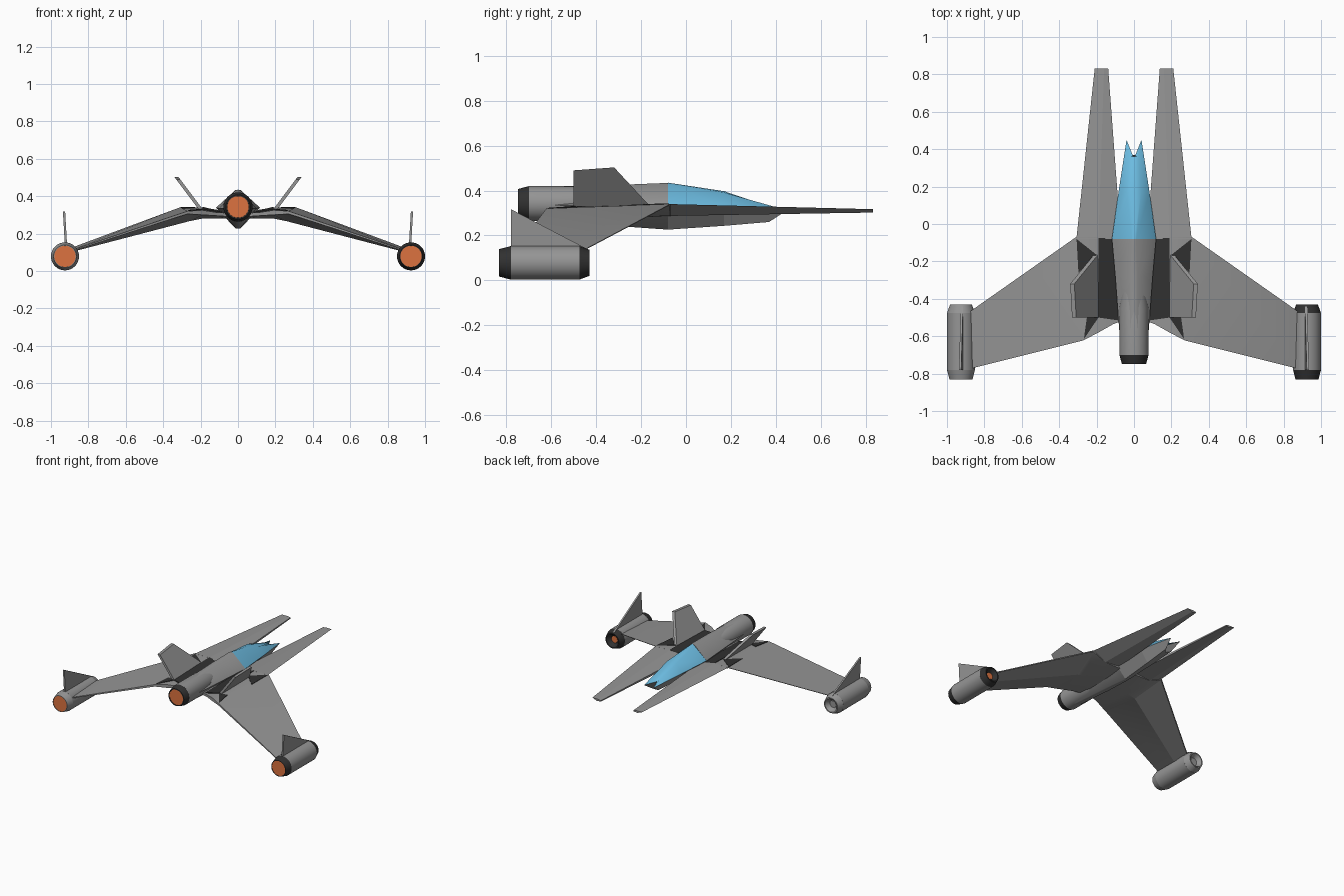
import bpy, bmesh, math


def colour(name, rgb):
    m = bpy.data.materials.new(name)
    m.diffuse_color = (*rgb, 1)
    return m


BLUE = colour("canopy_blue", (0.15, 0.50, 0.75))
ORANGE = colour("exhaust_orange", (0.72, 0.17, 0.05))
GREY = colour("hull_grey", (0.30, 0.30, 0.30))
DARK = colour("trim_dark", (0.03, 0.03, 0.03))


def loft(name, sections, mat=GREY, smooth=0, sx=1):
    """Skin matching point loops and cap both ends; sx=-1 mirrors the part."""
    bm = bmesh.new()
    rings = [[bm.verts.new((sx * x, y, z)) for x, y, z in s] for s in sections]
    n = len(rings[0])
    for a, b in zip(rings, rings[1:]):
        for i in range(n):
            j = (i + 1) % n
            bm.faces.new((a[i], a[j], b[j], b[i]))
    bm.faces.new(rings[0])
    bm.faces.new(rings[-1])
    bmesh.ops.recalc_face_normals(bm, faces=bm.faces)
    me = bpy.data.meshes.new(name)
    bm.to_mesh(me)
    bm.free()
    ob = bpy.data.objects.new(name, me)
    bpy.context.collection.objects.link(ob)
    me.materials.append(mat)
    if smooth:
        bpy.ops.object.select_all(action='DESELECT')
        ob.select_set(True)
        bpy.context.view_layer.objects.active = ob
        bpy.ops.object.shade_smooth_by_angle(angle=math.radians(smooth))
    return ob


def tube(name, cx, cz, profile, mat=GREY, n=32):
    """Round body along y from (radius, y) pairs."""
    def ring(r, y):
        return [(cx + r * math.cos(t), y, cz + r * math.sin(t))
                for t in (2 * math.pi * i / n for i in range(n))]
    return loft(name, [ring(r, y) for r, y in profile], mat, 15)


def plate(name, outline, t, sx):
    """Thin fin from an outline, thickened in x."""
    return loft(name, [[(x + d, y, z) for x, y, z in outline] for d in (-t / 2, t / 2)], sx=sx)


def inlay(name, outline, sx):
    """Thin dark panel lying on the upper surface."""
    return loft(name, [[(x, y, z + d) for x, y, z in outline] for d in (-0.008, 0.002)], DARK, sx=sx)


def hull(y, w, top, mid, bot, r=0.02):
    return [(-r, y, top), (r, y, top), (w, y, mid), (r, y, bot), (-r, y, bot), (-w, y, mid)]


# rear fuselage
loft("fuselage", [hull(-0.62, 0.075, 0.415, 0.335, 0.265),
                  hull(-0.28, 0.10, 0.426, 0.335, 0.24),
                  hull(-0.08, 0.118, 0.434, 0.338, 0.226, 0.012)], GREY, 60)

# glazed upper nose, forked at the tip
def glass(y, w, r, top, mid):
    return [(-w, y, mid), (-r, y, top - 0.006), (0, y, top), (r, y, top - 0.006), (w, y, mid), (0, y, mid)]

loft("canopy", [glass(-0.08, 0.118, 0.012, 0.435, 0.338),
                glass(0.17, 0.083, 0.038, 0.397, 0.325),
                [(-0.04, 0.45, 0.312), (-0.024, 0.36, 0.333), (0, 0.35, 0.333),
                 (0.024, 0.36, 0.333), (0.04, 0.45, 0.312), (0, 0.35, 0.312)]], BLUE, 60)

# lower nose
def keel(y, w, mid, bot, r):
    return [(-w, y, mid), (0, y, mid), (w, y, mid), (r, y, bot), (0, y, bot), (-r, y, bot)]

loft("lower_nose", [keel(-0.08, 0.118, 0.338, 0.226, 0.012),
                    keel(0.17, 0.083, 0.325, 0.243, 0.02),
                    [(-0.04, 0.45, 0.312), (0, 0.35, 0.312), (0.04, 0.45, 0.312),
                     (0.025, 0.37, 0.26), (0, 0.34, 0.258), (-0.025, 0.37, 0.26)]])

# main engine
tube("main_engine", 0, 0.342, [(0.05, -0.25), (0.078, -0.45), (0.078, -0.70)])
tube("main_nozzle", 0, 0.342, [(0.078, -0.699), (0.065, -0.748), (0.058, -0.748), (0.057, -0.738)], DARK)
tube("main_exhaust", 0, 0.342, [(0.059, -0.745), (0.059, -0.73)], ORANGE)

for sx, side in ((1, "right"), (-1, "left")):
    # wing: root trough, shoulder, knee, tip
    loft("wing_" + side, [
        [(0.04, -0.07, 0.31), (0.04, -0.51, 0.31), (0.04, -0.51, 0.29), (0.04, -0.3, 0.28), (0.04, -0.07, 0.285)],
        [(0.11, -0.07, 0.318), (0.11, -0.535, 0.312), (0.11, -0.535, 0.295), (0.11, -0.3, 0.28), (0.11, -0.07, 0.285)],
        [(0.19, -0.07, 0.34), (0.19, -0.58, 0.325), (0.19, -0.58, 0.30), (0.19, -0.3, 0.28), (0.2, -0.07, 0.287)],
        [(0.31, -0.07, 0.34), (0.27, -0.622, 0.32), (0.27, -0.622, 0.305), (0.26, -0.3, 0.266), (0.308, -0.075, 0.334)],
        [(0.88, -0.47, 0.128), (0.88, -0.775, 0.115), (0.88, -0.775, 0.108), (0.88, -0.6, 0.104), (0.88, -0.475, 0.122)],
    ], GREY, 18, sx)

    # forward prong
    loft("prong_" + side, [
        [(x, -0.08, z) for x, z in ((0.308, 0.34), (0.19, 0.34), (0.07, 0.32), (0.07, 0.30), (0.2, 0.287))],
        [(x, 0.832, z) for x, z in ((0.21, 0.317), (0.16, 0.317), (0.138, 0.313), (0.138, 0.305), (0.172, 0.302))],
    ], sx=sx)

    # dark panels around the wing root
    inlay("root_trough_" + side, [(0.085, -0.075, 0.315), (0.19, -0.075, 0.341),
                                  (0.19, -0.50, 0.329), (0.085, -0.515, 0.313)], sx)
    inlay("front_root_panel_" + side, [(0.307, -0.08, 0.34), (0.20, -0.165, 0.338), (0.297, -0.26, 0.334)], sx)
    inlay("rear_root_panel_" + side, [(0.19, -0.50, 0.329), (0.25, -0.485, 0.327), (0.268, -0.615, 0.321)], sx)

    # canted tail fin
    plate("tail_fin_" + side, [(0.20, -0.16, 0.33), (0.33, -0.32, 0.503),
                               (0.32, -0.50, 0.49), (0.20, -0.50, 0.33)], 0.022, sx)

    # wing tip engine pod
    cx, cz = sx * 0.925, 0.078
    trim = DARK if sx > 0 else GREY
    tube("pod_" + side, cx, cz, [(0.075, -0.78), (0.075, -0.475)])
    tube("pod_nozzle_" + side, cx, cz, [(0.075, -0.779), (0.061, -0.832), (0.057, -0.832), (0.056, -0.82)], trim)
    tube("pod_intake_" + side, cx, cz, [(0.075, -0.476), (0.058, -0.43), (0.05, -0.43), (0.028, -0.46)], trim)
    tube("pod_exhaust_" + side, cx, cz, [(0.058, -0.830), (0.058, -0.815)], ORANGE)
    tube("pod_core_" + side, cx, cz, [(0.025, -0.465), (0.025, -0.456)], ORANGE if sx > 0 else GREY)

    # fin on the pod
    plate("pod_fin_" + side, [(0.92, -0.44, 0.14), (0.93, -0.78, 0.317), (0.92, -0.78, 0.14)], 0.012, sx)
